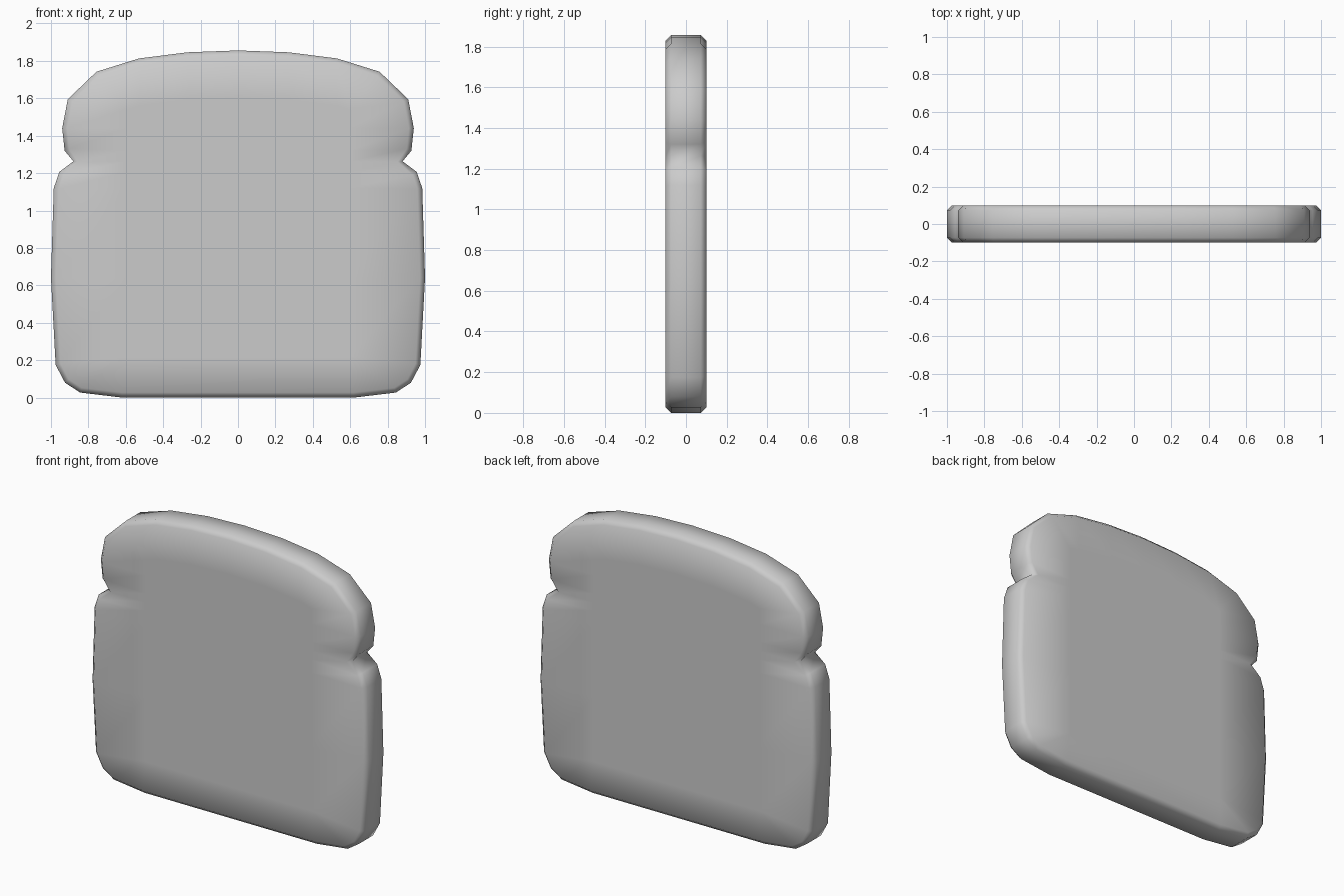
import bpy, bmesh
from mathutils import Vector

if "Cube" in bpy.data.objects:
    bpy.data.objects.remove(bpy.data.objects["Cube"])

# Right half of the slice outline (x, z), bottom to top
half = [(0.62, 0.0), (0.845, 0.027), (0.925, 0.08), (0.975, 0.175), (1.0, 0.64),
        (0.985, 1.12), (0.955, 1.207), (0.88, 1.263), (0.927, 1.32), (0.94, 1.44),
        (0.91, 1.595), (0.757, 1.742), (0.53, 1.813), (0.27, 1.846)]
outline = [Vector(p) for p in half] + [Vector((0, 1.856))]
outline += [Vector((-x, z)) for x, z in reversed(half)]
n = len(outline)


def clamp(v, lo, hi):
    return max(lo, min(hi, v))


def inset(i, d):
    # Offset an outline point inwards along its averaged normal
    a, b, c = outline[i - 1], outline[i], outline[(i + 1) % n]
    e1, e2 = (b - a).normalized(), (c - b).normalized()
    normal = Vector((-e1.y - e2.y, e1.x + e2.x)).normalized()
    return b + normal * d


rim = [inset(i, 0.027) for i in range(n)]
core = [Vector((clamp(p.x, -0.6, 0.6), clamp(p.y, 0.22, max(1.54, p.y - 0.25))))
        for p in outline]

# Loops from the front face, over the crust, to the back face
bm = bmesh.new()
loops = [(core, -0.1), (rim, -0.1), (outline, -0.073),
         (outline, 0.073), (rim, 0.1), (core, 0.1)]
rings = [[bm.verts.new((p.x, y, p.y)) for p in pts] for pts, y in loops]
for r0, r1 in zip(rings, rings[1:]):
    for i in range(n):
        j = (i + 1) % n
        bm.faces.new((r0[i], r1[i], r1[j], r0[j]))
bm.faces.new(rings[0])
bm.faces.new(rings[-1][::-1])
bmesh.ops.remove_doubles(bm, verts=bm.verts, dist=0.001)
bmesh.ops.recalc_face_normals(bm, faces=bm.faces)
for f in bm.faces:
    f.smooth = True

# Bread slice object
mesh = bpy.data.meshes.new("bread_slice")
bm.to_mesh(mesh)
bm.free()
bpy.context.collection.objects.link(bpy.data.objects.new("bread_slice", mesh))
